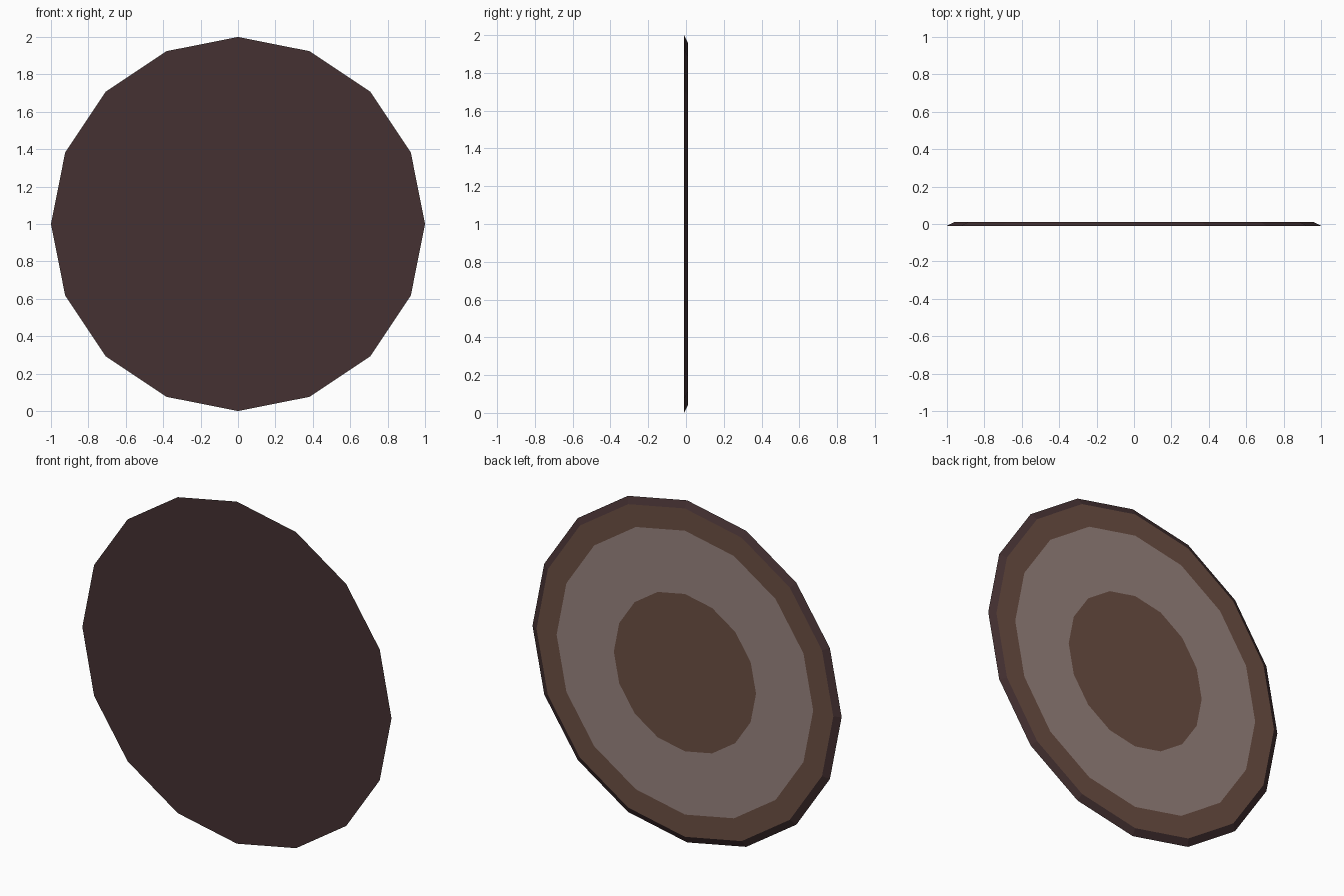
import bpy, bmesh, math

if "Cube" in bpy.data.objects:
    bpy.data.objects.remove(bpy.data.objects["Cube"])

SIDES = 16
CENTRE_Z = 1.0


def srgb(r, g, b):
    def lin(v):
        v /= 255
        return v / 12.92 if v <= 0.04045 else ((v + 0.055) / 1.055) ** 2.4
    return (lin(r), lin(g), lin(b), 1)


def material(name, rgb):
    m = bpy.data.materials.new(name)
    m.diffuse_color = srgb(*rgb)
    m.use_nodes = True
    m.node_tree.nodes["Principled BSDF"].inputs["Base Color"].default_value = m.diffuse_color
    return m


materials = [
    material("dark_brown", (69, 49, 50)),
    material("wood_brown", (109, 80, 68)),
    material("warm_grey", (153, 132, 127)),
]
DARK, WOOD, GREY = range(3)

bm = bmesh.new()


def ring(radius, y):
    return [bm.verts.new((radius * math.cos(math.tau * i / SIDES), y,
                          CENTRE_Z + radius * math.sin(math.tau * i / SIDES)))
            for i in range(SIDES)]


def bridge(a, b, mat):
    for i in range(SIDES):
        j = (i + 1) % SIDES
        bm.faces.new((a[i], a[j], b[j], b[i])).material_index = mat


# Flat front face
outer = ring(1.0, -0.01)
bm.faces.new(outer).material_index = DARK

# Bevelled rim, then the concentric bands on the back
previous = outer
for radius, mat in ((0.96, DARK), (0.83, WOOD), (0.46, GREY)):
    current = ring(radius, 0.01)
    bridge(previous, current, mat)
    previous = current

# Centre of the back
bm.faces.new(previous).material_index = WOOD

bmesh.ops.recalc_face_normals(bm, faces=bm.faces)
mesh = bpy.data.meshes.new("round_disc")
bm.to_mesh(mesh)
bm.free()
for m in materials:
    mesh.materials.append(m)
bpy.context.collection.objects.link(bpy.data.objects.new("round_disc", mesh))
